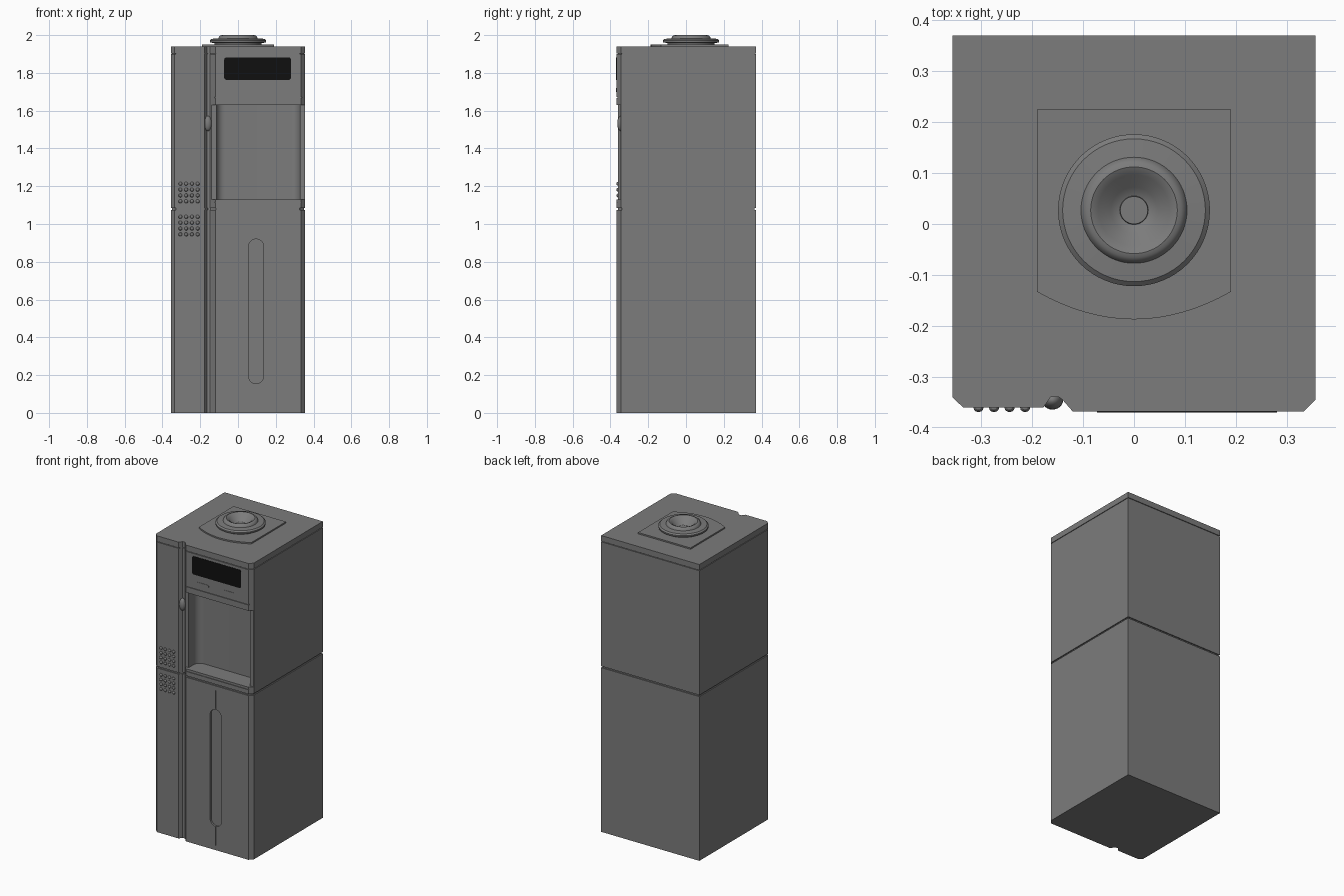
import bpy, bmesh, math
from mathutils import Vector

if "Cube" in bpy.data.objects:
    bpy.data.objects.remove(bpy.data.objects["Cube"])

def material(name, v):
    m = bpy.data.materials.new(name)
    m.diffuse_color = (v, v, v, 1)
    m.use_nodes = True
    m.node_tree.nodes["Principled BSDF"].inputs["Base Color"].default_value = m.diffuse_color
    return m

GREY = material("cabinet grey", 0.2)
BLACK = material("display black", 0.005)

def finish(name, bm, mat, smooth=False):
    bmesh.ops.recalc_face_normals(bm, faces=bm.faces)
    me = bpy.data.meshes.new(name)
    bm.to_mesh(me)
    bm.free()
    ob = bpy.data.objects.new(name, me)
    bpy.context.collection.objects.link(ob)
    me.materials.append(mat)
    if smooth:
        activate(ob)
        bpy.ops.object.shade_smooth_by_angle(angle=math.radians(30))
    return ob

def activate(ob):
    bpy.ops.object.select_all(action='DESELECT')
    ob.select_set(True)
    bpy.context.view_layer.objects.active = ob

def prism(name, pts, a, b, front=False, mat=GREY):
    """Extrude an outline along z, or along y when it is drawn on the front."""
    place = (lambda p, t: (p[0], t, p[1])) if front else (lambda p, t: (p[0], p[1], t))
    bm = bmesh.new()
    lo = [bm.verts.new(place(p, a)) for p in pts]
    hi = [bm.verts.new(place(p, b)) for p in pts]
    bm.faces.new(lo)
    bm.faces.new(hi[::-1])
    for i in range(len(pts)):
        j = (i + 1) % len(pts)
        bm.faces.new((lo[i], lo[j], hi[j], hi[i]))
    return finish(name, bm, mat)

def rounded(x0, x1, z0, z1, r, n=8):
    pts = []
    for k, (cx, cz) in enumerate([(x1-r, z1-r), (x0+r, z1-r), (x0+r, z0+r), (x1-r, z0+r)]):
        for i in range(n + 1):
            a = math.pi / 2 * (k + i / n)
            p = (cx + r * math.cos(a), cz + r * math.sin(a))
            if not pts or math.dist(p, pts[-1]) > 1e-5:
                pts.append(p)
    return pts

def rect(x0, x1, y0, y1):
    return [(x0, y0), (x1, y0), (x1, y1), (x0, y1)]

def cut(target, cutter):
    mod = target.modifiers.new("cut", 'BOOLEAN')
    mod.operation = 'DIFFERENCE'
    mod.solver = 'EXACT'
    mod.object = cutter
    activate(target)
    bpy.ops.object.modifier_apply(modifier=mod.name)
    bpy.data.objects.remove(cutter, do_unlink=True)

def blob(name, loc, scale, seg=16):
    bm = bmesh.new()
    bmesh.ops.create_uvsphere(bm, u_segments=seg, v_segments=seg // 2, radius=1)
    for v in bm.verts:
        v.co = Vector(loc) + v.co * Vector(scale)
    return finish(name, bm, GREY, True)

# Cabinet footprint: chamfered front corners and a vertical channel
FOOT = [(-0.356, 0.37), (0.356, 0.37), (0.356, -0.345), (0.333, -0.368),
        (-0.12, -0.368), (-0.14, -0.345), (-0.148, -0.339), (-0.163, -0.339),
        (-0.178, -0.36), (-0.335, -0.36), (-0.356, -0.34)]
INNER = [(x * 0.98, y * 0.98) for x, y in FOOT]
lower = prism("lower_cabinet", FOOT, 0, 1.075)
upper = prism("upper_cabinet", FOOT, 1.085, 1.899)
prism("top_lid", FOOT, 1.903, 1.94)
prism("cabinet_seam", INNER, 1.06, 1.1)
prism("lid_seam", INNER, 1.89, 1.92)

# Dispensing alcove: shallow front step, then a deep niche with rounded corners
cut(upper, prism("step_cutter", rect(-0.14, 0.45, -0.5, -0.346), 1.13, 1.63))
cut(upper, prism("niche_cutter", rounded(-0.115, 0.328, -0.6, -0.25, 0.045), 1.13, 1.63))
cut(upper, prism("band_line_cutter", rect(-0.145, 0.45, -0.5, -0.363), 1.668, 1.673))
cut(upper, prism("tray_line_cutter", rect(-0.145, 0.45, -0.5, -0.364), 1.113, 1.116))
activate(upper)
bpy.ops.object.shade_smooth_by_angle(angle=math.radians(30))

# Lower door: capsule grip recess and thin lines above and below it
cut(lower, prism("grip_cutter", rounded(0.056, 0.136, 0.155, 0.92, 0.0399), -0.5, -0.356, True))
for z0, z1 in ((0.03, 0.15), (0.925, 1.045)):
    cut(lower, prism("line_cutter", rect(0.094, 0.099, z0, z1), -0.5, -0.362, True))

# Display window and the two small indicator plates
prism("display", rounded(-0.073, 0.28, 1.763, 1.882, 0.012), -0.37, -0.362, True, BLACK)
for i, x in enumerate((-0.04, 0.155)):
    prism(f"indicator_{i + 1}", rounded(x, x + 0.086, 1.7, 1.72, 0.006), -0.37, -0.362, True)

# Latch in the channel and two grids of speaker-like studs
blob("latch", (-0.16, -0.345, 1.532), (0.021, 0.019, 0.04), 24)
for row, z0 in (("upper", 1.12), ("lower", 0.945)):
    for i in range(4):
        for j in range(4):
            blob(f"{row}_stud_{i}_{j}", (-0.305 + 0.0305 * i, -0.36, z0 + 0.031 * j),
                 (0.01, 0.009, 0.01), 12)

# Bottle plate with a bowed front edge
plate = [(0.19, 0.225), (-0.19, 0.225)]
for i in range(17):
    x = -0.19 + 0.38 * i / 16
    plate.append((x, -0.187 + 0.054 * (x / 0.19) ** 2))
prism("bottle_plate", plate, 1.935, 1.949)

# Turned bottle seat with a funnel
PROFILE = [(0.125, 1.945), (0.125, 1.957), (0.148, 1.962), (0.149, 1.972), (0.14, 1.98),
           (0.104, 1.983), (0.1, 1.992), (0.093, 1.998), (0.085, 2.0), (0.07, 1.993),
           (0.045, 1.962), (0.028, 1.955), (0.027, 1.962)]
bm = bmesh.new()
N = 64
rings = [[bm.verts.new((r * math.cos(2 * math.pi * k / N), 0.027 + r * math.sin(2 * math.pi * k / N), z))
          for k in range(N)] for r, z in PROFILE]
for a, b in zip(rings, rings[1:]):
    for k in range(N):
        m = (k + 1) % N
        bm.faces.new((a[k], a[m], b[m], b[k]))
bm.faces.new(rings[0][::-1])
bm.faces.new(rings[-1])
finish("bottle_seat", bm, GREY, True)
